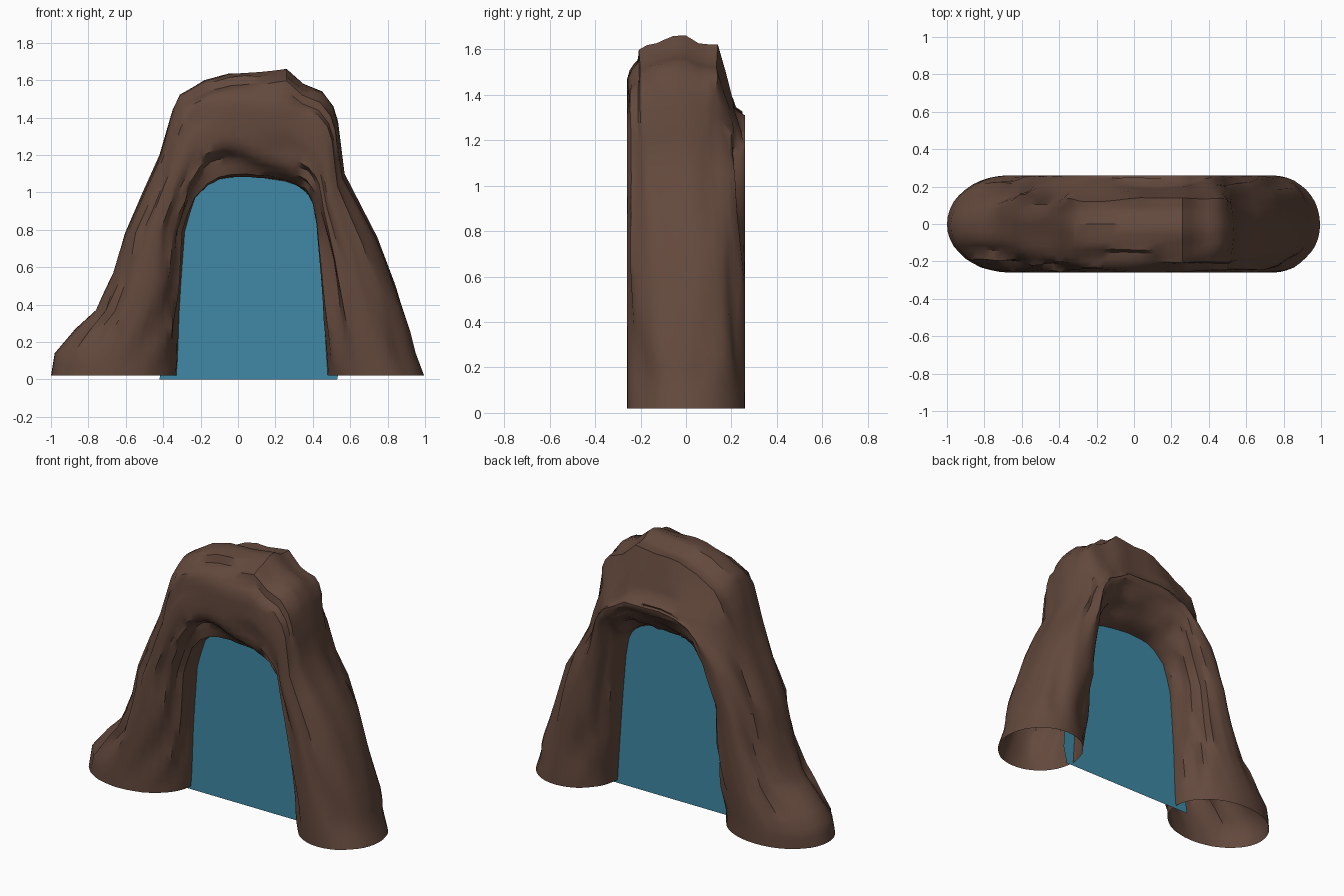
import bpy, bmesh, math
from mathutils import Vector, noise

if "Cube" in bpy.data.objects:
    bpy.data.objects.remove(bpy.data.objects["Cube"])


def material(name, rgb):
    m = bpy.data.materials.new(name)
    m.diffuse_color = (*rgb, 1)
    m.use_nodes = True
    m.node_tree.nodes["Principled BSDF"].inputs["Base Color"].default_value = m.diffuse_color
    return m


def make_object(name, bm, mat):
    bmesh.ops.recalc_face_normals(bm, faces=bm.faces[:])
    mesh = bpy.data.meshes.new(name)
    bm.to_mesh(mesh)
    bm.free()
    ob = bpy.data.objects.new(name, mesh)
    bpy.context.collection.objects.link(ob)
    mesh.materials.append(mat)
    return ob


# Stations along the arch: inner x, z and outer x, z
STATIONS = [
    (-.33, .02, -1.0, .02), (-.325, .09, -.98, .14), (-.32, .2, -.87, .27),
    (-.315, .35, -.76, .37), (-.305, .52, -.665, .57), (-.285, .79, -.605, .78),
    (-.26, .88, -.51, 1.0), (-.23, .97, -.42, 1.2), (-.16, 1.04, -.35, 1.44),
    (-.10, 1.07, -.31, 1.52), (-.04, 1.08, -.18, 1.60), (.05, 1.085, -.05, 1.635),
    (.15, 1.075, .11, 1.64), (.25, 1.06, .26, 1.66), (.31, 1.04, .35, 1.58),
    (.355, 1.01, .45, 1.54), (.38, .98, .51, 1.46), (.40, .94, .535, 1.38),
    (.42, .83, .57, 1.1), (.44, .6, .745, .76), (.455, .4, .84, .5),
    (.465, .25, .92, .26), (.475, .1, .95, .14), (.48, .02, .995, .02),
]
SEGS, DEPTH = 40, 0.26


def sgn_pow(v, e):
    return math.copysign(abs(v) ** e, v)


def cross_section(a, crown):
    """Unit section: u runs inner to outer, v front to back."""
    e = 2 / (2 + 0.35 * crown)
    u, v = sgn_pow(math.cos(a), e), sgn_pow(math.sin(a), e)
    if v > 0:  # back of the crown: hollow shoulder above a sharp lip
        if u >= 0:
            t = max(0, (v - 0.5) / 0.5)
            hollow = min(u, 0.87 - 1.05 * (1 - (1 - t) ** 1.7))
        else:
            hollow = -1 + 0.82 * v ** 2
        u += (hollow - u) * crown
    return u, v


# Rock arch: an open-ended tube of rounded cross-sections
bm = bmesh.new()
rings = []
dense = []
for s0, s1 in zip(STATIONS, STATIONS[1:]):
    dense += [s0, tuple((p + q) / 2 for p, q in zip(s0, s1))]
dense.append(STATIONS[-1])
for i, (ix, iz, ox, oz) in enumerate(dense):
    inner, outer = Vector((ix, 0, iz)), Vector((ox, 0, oz))
    mid, half = (inner + outer) / 2, (outer - inner) / 2
    crown = max(0, min(1, (oz - 1.05) / 0.4))
    ring = []
    for k in range(SEGS):
        a = 2 * math.pi * k / SEGS
        u, v = cross_section(a, crown)
        p = mid + half * u
        p.y = DEPTH * v
        # weathered ridges running along the arch, kept off the outlines
        c = Vector((math.cos(a) * 2.2, math.sin(a) * 2.2, i * 0.13))
        n = 0.02 - 0.09 * abs(noise.noise(c))
        fade = abs(math.sin(2 * a)) * min(1, iz * 4)
        q = p + (half.normalized() * u + Vector((0, v, 0))) * n * fade
        q.y = max(-DEPTH, min(DEPTH, q.y))
        q.z = max(q.z, 0.02)
        ring.append(bm.verts.new(q))
    rings.append(ring)
for r0, r1 in zip(rings, rings[1:]):
    for k in range(SEGS):
        j = (k + 1) % SEGS
        bm.faces.new((r0[k], r0[j], r1[j], r1[k]))
arch = make_object("rock_arch", bm, material("brown_rock", (.125, .066, .046)))
bpy.context.view_layer.objects.active = arch
arch.select_set(True)
bpy.ops.object.shade_smooth_by_angle(angle=math.radians(40))

# Doorway sheet: flat panel whose rim is buried in the rock
bm = bmesh.new()
pts = [(-.42, 0)]
for ix, iz, ox, oz in STATIONS[1:-1]:
    d = Vector((ox - ix, oz - iz)).normalized() * 0.08
    pts.append((ix + d.x, iz + d.y))
pts.append((.53, 0))
bm.faces.new([bm.verts.new((x, 0, z)) for x, z in pts])
make_object("doorway_sheet", bm, material("teal_sheet", (.05, .25, .38)))
